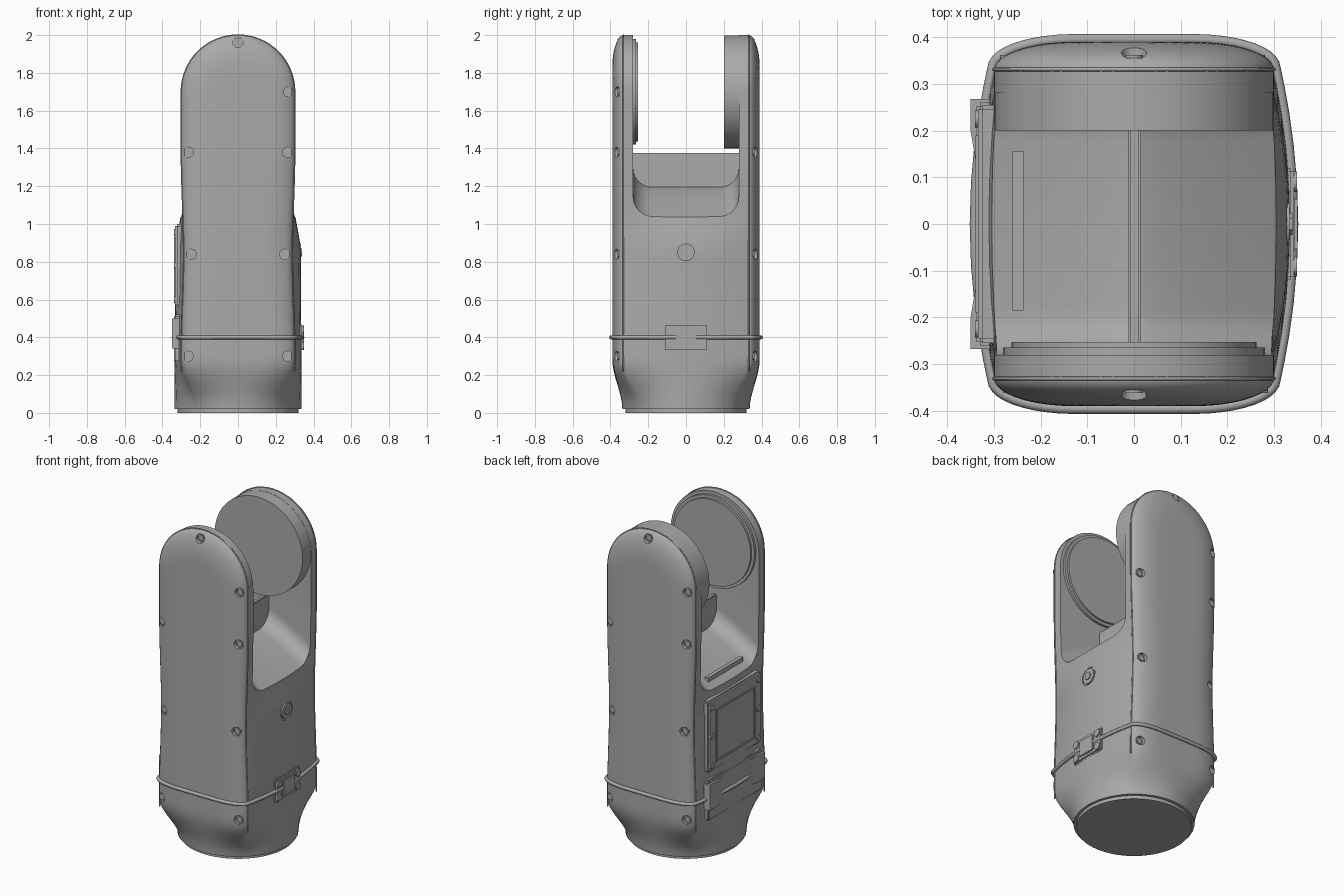
import bpy, bmesh
from math import sin, cos, pi, sqrt, atan2
from mathutils import Matrix

cube = bpy.data.objects.get("Cube")
if cube:
    bpy.data.objects.remove(cube, do_unlink=True)

grey = bpy.data.materials.new("mid grey")
grey.use_nodes = True
colour = (0.4, 0.4, 0.4, 1)
grey.diffuse_color = colour
grey.node_tree.nodes["Principled BSDF"].inputs["Base Color"].default_value = colour

AXIS_Z, RAD = 1.7, 0.3


def finish(name, bm, smooth=True):
    bmesh.ops.recalc_face_normals(bm, faces=bm.faces)
    mesh = bpy.data.meshes.new(name)
    bm.to_mesh(mesh)
    bm.free()
    ob = bpy.data.objects.new(name, mesh)
    bpy.context.collection.objects.link(ob)
    mesh.materials.append(grey)
    if smooth:
        shade(ob)
    return ob


def shade(ob):
    bpy.ops.object.select_all(action='DESELECT')
    ob.select_set(True)
    bpy.context.view_layer.objects.active = ob
    bpy.ops.object.shade_smooth_by_angle(angle=0.6)


def loft(bm, rings):
    rows = [[bm.verts.new(p) for p in r] for r in rings]
    n = len(rows[0])
    for a, b in zip(rows, rows[1:]):
        for i in range(n):
            j = (i + 1) % n
            bm.faces.new((a[i], a[j], b[j], b[i]))
    bm.faces.new(rows[0])
    bm.faces.new(rows[-1])


def box(name, x, y, z, bevel=0.0):
    bm = bmesh.new()
    m = (Matrix.Translation(((x[0] + x[1]) / 2, (y[0] + y[1]) / 2, (z[0] + z[1]) / 2))
         @ Matrix.Diagonal((x[1] - x[0], y[1] - y[0], z[1] - z[0], 1)))
    bmesh.ops.create_cube(bm, size=1, matrix=m)
    if bevel:
        bmesh.ops.bevel(bm, geom=bm.edges[:], offset=bevel, segments=2, affect='EDGES')
    return finish(name, bm)


def rod(bm, axis, centre, r, length, seg=24):
    turn = {'X': Matrix.Rotation(pi / 2, 4, 'Y'), 'Y': Matrix.Rotation(pi / 2, 4, 'X'), 'Z': Matrix()}[axis]
    bmesh.ops.create_cone(bm, cap_ends=True, segments=seg, radius1=r, radius2=r, depth=length,
                          matrix=Matrix.Translation(centre) @ turn)


def cylinder(name, axis, centre, r, length, seg=24):
    bm = bmesh.new()
    rod(bm, axis, centre, r, length, seg)
    return finish(name, bm)


def tube(name, pts, r, cyclic):
    cu = bpy.data.curves.new(name, 'CURVE')
    cu.dimensions = '3D'
    cu.bevel_depth, cu.bevel_resolution = r, 2
    sp = cu.splines.new('POLY')
    sp.points.add(len(pts) - 1)
    for q, p in zip(sp.points, pts):
        q.co = (*p, 1)
    sp.use_cyclic_u = cyclic
    ob = bpy.data.objects.new(name, cu)
    bpy.context.collection.objects.link(ob)
    cu.materials.append(grey)


def cut(ob, cutter):
    cutter.hide_render = True
    mod = ob.modifiers.new("cut", 'BOOLEAN')
    mod.object, mod.operation, mod.solver = cutter, 'DIFFERENCE', 'EXACT'
    bpy.context.view_layer.objects.active = ob
    bpy.ops.object.modifier_apply(modifier=mod.name)
    bpy.data.objects.remove(cutter, do_unlink=True)


def ramp(z, keys):
    if z <= keys[0][0]:
        return keys[0][1]
    for (a, u), (b, v) in zip(keys, keys[1:]):
        if z <= b:
            t = (z - a) / (b - a)
            return u + (v - u) * t * t * (3 - 2 * t)
    return keys[-1][1]


def half_width(z):
    if z > AXIS_Z:
        return max(sqrt(max(RAD ** 2 - (z - AXIS_Z) ** 2, 0)), 0.004)
    return ramp(z, [(0.3, 0.3), (0.84, 0.287), (1.4, 0.3)])


def section(z, grow=0.0):
    """Horizontal outline: domed covers front and back, bowed sides, round foot."""
    hx = half_width(z)
    bow = ramp(z, [(0.3, 0.035), (0.84, 0.046), (1.12, 0.005), (1.3, 0)])
    side = 0.33
    ring = []
    for s in (-1, 1):
        for i in range(29):
            x = -s * -hx * cos(pi * i / 28) * -1
            d = RAD - sqrt(x * x + (z - AXIS_Z) ** 2) if z > AXIS_Z else hx - abs(x)
            u = min(max(d / 0.17, 0), 1)
            ring.append((x, s * (side + 0.06 * sqrt(1 - (1 - u) ** 2))))
        for i in range(1, 12):
            y = s * side * cos(pi * i / 12)
            ring.append((-s * -1 * -(hx + bow * (1 - (y / side) ** 2)) * -1, y))
    k = ramp(z, [(0.02, 0), (0.28, 1)])
    out = []
    for x, y in ring:
        a = atan2(y, x)
        r = 0.337 + grow
        x, y = x + grow * cos(a), y + grow * sin(a)
        out.append((r * cos(a) * (1 - k) + x * k, r * sin(a) * (1 - k) + y * k, z))
    return out


# Main housing: foot, body and both fork arms in one loft
levels = [0.02 + 0.04 * i for i in range(43)]
levels += [AXIS_Z + RAD * sin(pi / 2 * i / 20) for i in range(1, 21)]
bm = bmesh.new()
loft(bm, [section(z) for z in levels])
housing = finish("housing", bm, False)

# Fork gap: filleted U profile over a ridged saddle
rings = []
for i in range(-16, 17):
    x = 0.4 * i / 16
    b = 1.2 - 0.16 * (abs(x) / RAD) ** 1.2
    prof = [(-0.28, 2.3)]
    prof += [(-0.18 - 0.1 * cos(pi / 2 * j / 8), b + 0.1 - 0.1 * sin(pi / 2 * j / 8)) for j in range(9)]
    prof += [(-y, z) for y, z in reversed(prof)]
    rings.append([(x, y, z) for y, z in prof])
bm = bmesh.new()
loft(bm, rings)
cut(housing, finish("gap_cutter", bm, False))

# Cover screws in round pockets, mirrored by a half turn for the back
spots = [(0, 1.962), (0.268, 1.7)] + [(s * x, z) for s in (-1, 1) for x, z in ((0.262, 1.38), (0.248, 0.84), (0.263, 0.3))]
pockets, screws = bmesh.new(), bmesh.new()
for s in (-1, 1):
    for x, z in spots:
        rod(pockets, 'Y', (-s * x, s * 0.41, z), 0.027, 0.11, 20)
        rod(screws, 'Y', (-s * x, s * 0.352, z), 0.019, 0.02, 12)
rod(pockets, 'X', (0.38, 0, 0.85), 0.055, 0.11, 28)
cut(housing, finish("pocket_cutter", pockets, False))
shade(housing)
finish("cover_screws", screws)

# Cover seams
for s, name in ((-1, "front_cover_seam"), (1, "back_cover_seam")):
    zs = [0.22 + 0.04 * i for i in range(38)]
    path = [(-half_width(z), s * 0.331, z) for z in zs]
    path += [(-RAD * cos(pi * i / 32), s * 0.331, AXIS_Z + RAD * sin(pi * i / 32)) for i in range(33)]
    path += [(half_width(z), s * 0.331, z) for z in reversed(zs)]
    tube(name, path, 0.004, False)

# Foot flange, sealing cord
cylinder("foot_flange", 'Z', (0, 0, 0.015), 0.32, 0.03, 64)
tube("sealing_cord", section(0.4, 0.006), 0.011, True)

# Joint discs on the inner faces of the arms
cylinder("back_joint_disc", 'Y', (0, 0.25, AXIS_Z), 0.299, 0.1, 64)
cylinder("front_joint_rim", 'Y', (0, -0.275, AXIS_Z), 0.28, 0.02, 64)
cylinder("front_joint_disc", 'Y', (0, -0.27, AXIS_Z), 0.262, 0.034, 64)

# Saddle fin and slot strip
box("saddle_fin", (-0.012, 0.015), (-0.285, 0.285), (1.1, 1.375), 0.005)
box("saddle_strip", (-0.26, -0.237), (-0.185, 0.155), (1.0, 1.092))

# Side plug
cylinder("plug_ring", 'X', (0.323, 0, 0.85), 0.046, 0.02, 28)
cylinder("plug_hex", 'X', (0.328, 0, 0.85), 0.024, 0.022, 6)

# Cord clip with four corner studs
box("clip_plate", (0.31, 0.343), (-0.12, 0.12), (0.325, 0.47), 0.008)
box("clip_bridge", (0.31, 0.35), (-0.06, 0.06), (0.345, 0.45), 0.006)
studs = bmesh.new()
for y in (-0.09, 0.09):
    for z in (0.355, 0.44):
        rod(studs, 'X', (0.338, y, z), 0.022, 0.022, 16)
finish("clip_studs", studs)

# Service door with framed window and screws
box("door", (-0.334, -0.29), (-0.255, 0.255), (0.56, 1.0), 0.01)
wy, wz = (-0.19, 0.19), (0.61, 0.93)
for name, y, z in (("window_top", wy, (0.92, 0.93)), ("window_bottom", wy, (0.61, 0.62)),
                   ("window_left", (-0.19, -0.18), wz), ("window_right", (0.18, 0.19), wz)):
    box(name, (-0.339, -0.33), y, z)
studs = bmesh.new()
for y in (-0.225, 0.225):
    for z in (0.6, 0.78, 0.955):
        rod(studs, 'X', (-0.333, y, z), 0.018, 0.014, 14)
finish("door_screws", studs)

# Lower hatch with tapered end grips
box("hatch", (-0.338, -0.29), (-0.26, 0.26), (0.27, 0.52), 0.008)
for s, name in ((-1, "front_grip"), (1, "back_grip")):
    bm = bmesh.new()
    loft(bm, [[(-0.3, s * 0.268, z), (-0.35, s * 0.268, z), (-0.35, s * 0.2, z),
               (-0.338, s * 0.13, z), (-0.3, s * 0.13, z)] for z in (0.34, 0.5)])
    finish(name, bm)
